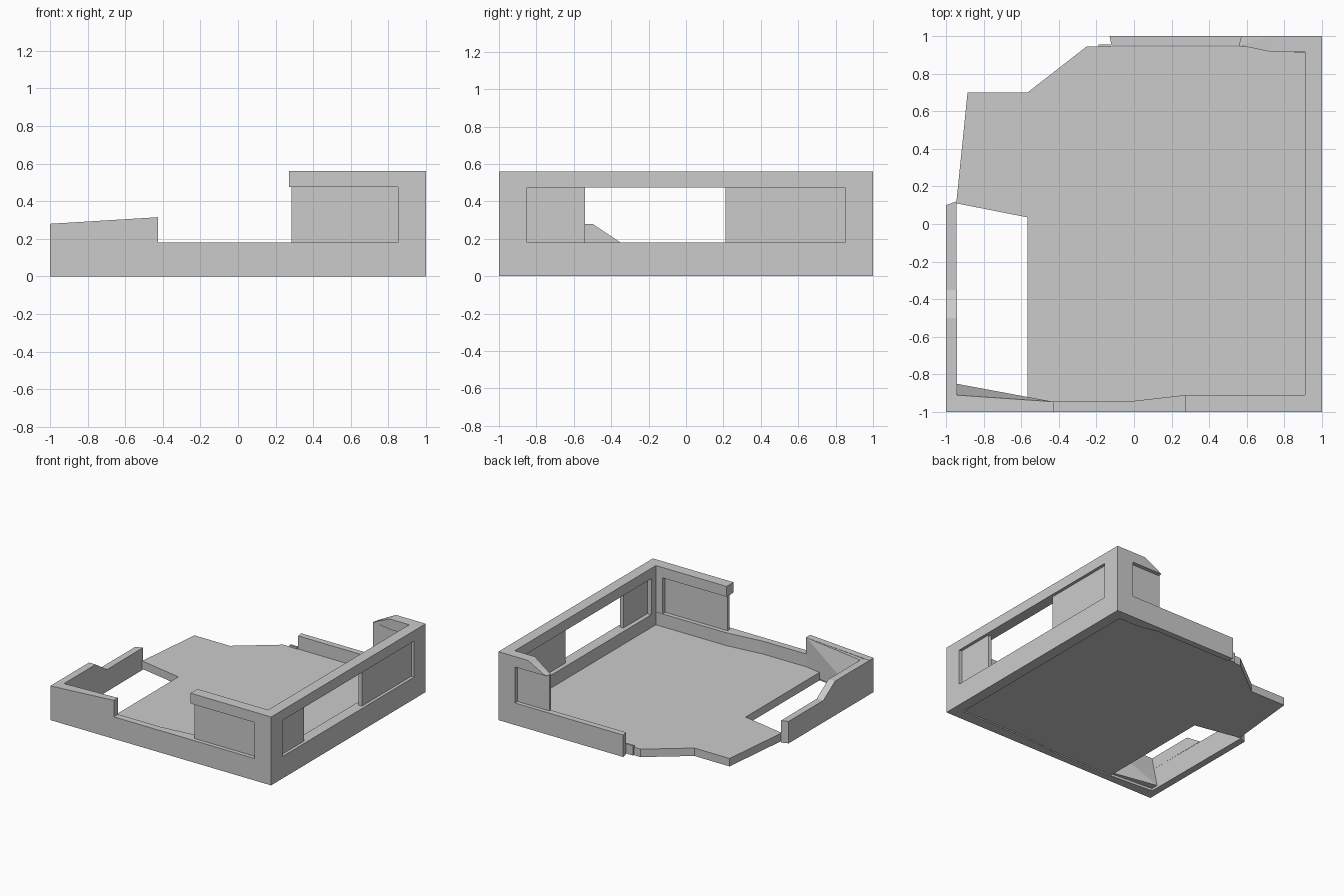
import bpy, bmesh

if "Cube" in bpy.data.objects:
    bpy.data.objects.remove(bpy.data.objects["Cube"])


def finish(name, bm):
    bmesh.ops.recalc_face_normals(bm, faces=bm.faces)
    mesh = bpy.data.meshes.new(name)
    bm.to_mesh(mesh)
    bm.free()
    ob = bpy.data.objects.new(name, mesh)
    bpy.context.collection.objects.link(ob)
    return ob


def prism(name, pts, lo, hi, axis='z'):
    """Extrude a 2D outline from lo to hi along an axis."""
    place = {'x': lambda a, b, h: (h, a, b),
             'y': lambda a, b, h: (a, h, b),
             'z': lambda a, b, h: (a, b, h)}[axis]
    bm = bmesh.new()
    low = [bm.verts.new(place(a, b, lo)) for a, b in pts]
    top = [bm.verts.new(place(a, b, hi)) for a, b in pts]
    bm.faces.new(low)
    bm.faces.new(top)
    n = len(pts)
    for i in range(n):
        j = (i + 1) % n
        bm.faces.new((low[i], low[j], top[j], top[i]))
    return finish(name, bm)


def hull(name, pts):
    bm = bmesh.new()
    for p in pts:
        bm.verts.new(p)
    bmesh.ops.convex_hull(bm, input=bm.verts)
    return finish(name, bm)


def box(name, x0, x1, y0, y1, z0, z1):
    return prism(name, [(x0, y0), (x1, y0), (x1, y1), (x0, y1)], z0, z1)


SILL, HEAD, TOP = 0.18, 0.475, 0.56

# Broken floor slab
prism("floor_slab", [(0.93, -0.955), (0.93, 0.945), (-0.25, 0.945), (-0.565, 0.70),
                     (-0.885, 0.70), (-0.945, 0.11), (-0.565, 0.035),
                     (-0.565, -0.955)], 0.01, 0.075)

# Low wall running round the room up to sill height
prism("base_wall", [(-0.13, 1), (1, 1), (1, -1), (-1, -1), (-1, 0.10), (-0.945, 0.12),
                    (-0.94, -0.91), (-0.43, -0.945), (-0.04, -0.945), (0.27, -0.91),
                    (0.91, -0.91), (0.91, 0.915), (0.73, 0.915), (0.56, 0.95),
                    (-0.12, 0.95)], 0, SILL)

# Corner piers beside the windows
for name, s in (("front_pier", -1), ("back_pier", 1)):
    prism(name, [(0.85, s), (1, s), (1, 0.85 * s), (0.91, 0.85 * s),
                 (0.91, 0.913 * s), (0.85, 0.913 * s)], SILL, HEAD)

# Lintel beam over the windows, with its broken back end
prism("lintel_beam", [(0.27, -1), (1, -1), (1, 1), (0.73, 1), (0.73, 0.915),
                      (0.91, 0.915), (0.91, -0.91), (0.27, -0.91)], HEAD, TOP)
hull("broken_lintel_end", [(0.73, 1, TOP), (0.73, 0.915, TOP), (0.73, 1, HEAD),
                           (0.73, 0.915, HEAD), (0.56, 0.95, HEAD), (0.57, 1, HEAD)])

# Thin recessed window panels
box("front_panel", 0.285, 0.85, -0.967, -0.945, SILL, HEAD)
box("back_panel", 0.56, 0.85, 0.945, 0.967, SILL, HEAD)
box("right_panel_front", 0.945, 0.975, -0.85, -0.54, SILL, HEAD)
box("right_panel_back", 0.945, 0.975, 0.21, 0.85, SILL, HEAD)

# Broken wall remains at the front left corner
prism("front_wall_remnant", [(-1, SILL), (-0.425, SILL), (-0.425, 0.315), (-1, 0.28)],
      -1, -0.945, 'y')
prism("left_wall_remnant", [(-0.945, SILL), (-0.35, SILL), (-0.50, 0.28), (-0.945, 0.28)],
      -1, -0.94, 'x')
hull("corner_wedge", [(-0.94, -0.945, 0.02), (-0.94, -0.85, 0.02), (-0.43, -0.945, 0.02),
                      (-0.94, -0.945, 0.281), (-0.94, -0.91, 0.281), (-0.43, -0.945, 0.314)])

# Small stump at the broken end of the back wall
box("back_wall_stump", -0.19, -0.125, 0.94, 0.955, 0.01, 0.09)
